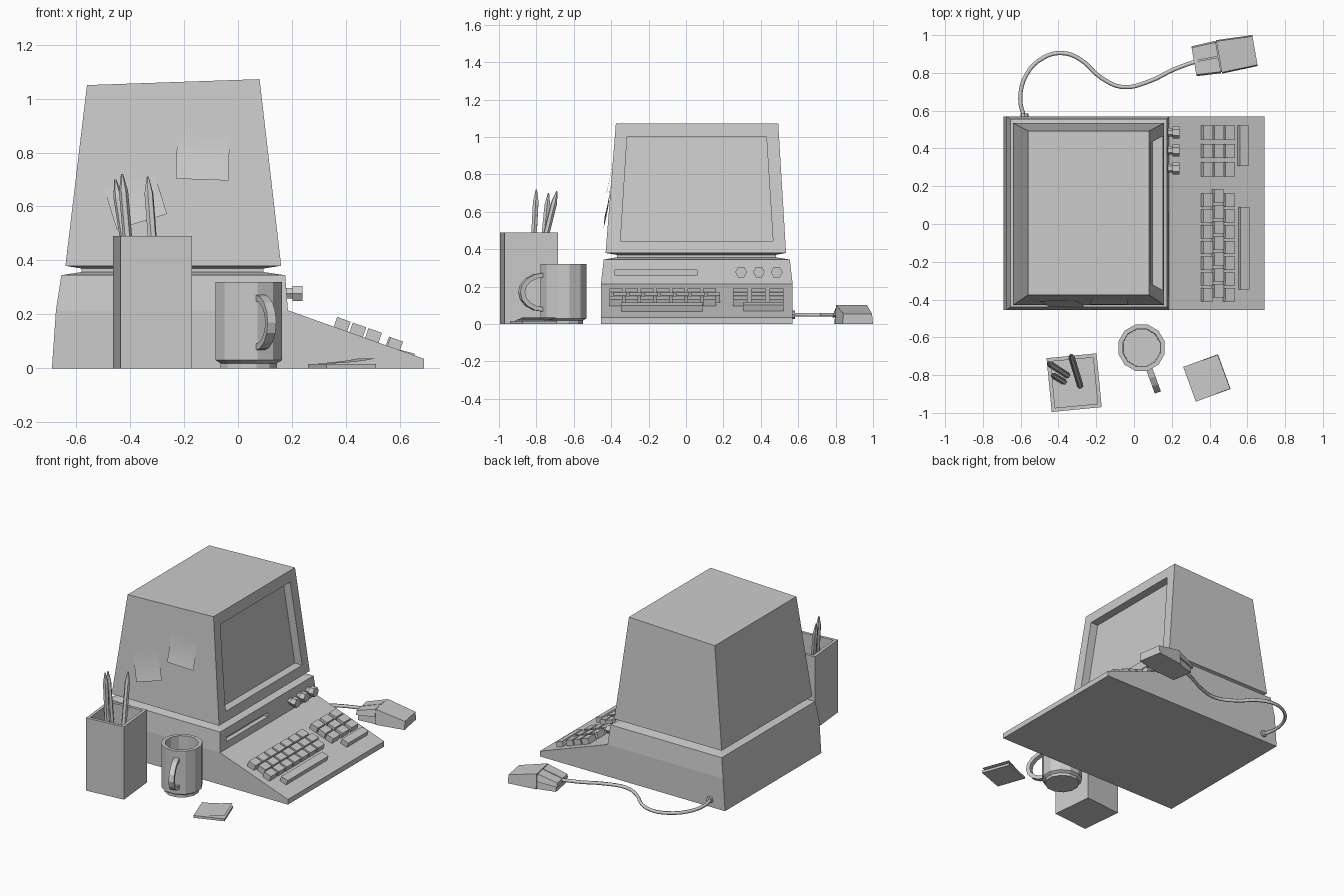
import bpy, bmesh
from math import sin, cos, pi, radians, atan2
from mathutils import Matrix, Vector

if "Cube" in bpy.data.objects:
    bpy.data.objects.remove(bpy.data.objects["Cube"])


def mesh(name, verts, faces, matrix=Matrix()):
    me = bpy.data.meshes.new(name)
    me.from_pydata([matrix @ Vector(v) for v in verts], [], faces)
    bm = bmesh.new()
    bm.from_mesh(me)
    bmesh.ops.recalc_face_normals(bm, faces=bm.faces)
    bm.to_mesh(me)
    bm.free()
    ob = bpy.data.objects.new(name, me)
    bpy.context.collection.objects.link(ob)
    return ob


def loft(name, rings, matrix=Matrix()):
    """Skin equal-sized rings of points and cap both ends."""
    n = len(rings[0])
    faces = [(r * n + i, r * n + (i + 1) % n, (r + 1) * n + (i + 1) % n, (r + 1) * n + i)
             for r in range(len(rings) - 1) for i in range(n)]
    last = (len(rings) - 1) * n
    faces += [tuple(range(n))[::-1], tuple(range(last, last + n))]
    return mesh(name, [p for r in rings for p in r], faces, matrix)


def rect(x0, x1, y0, y1, z, z1=None):
    z1 = z if z1 is None else z1
    return [(x0, y0, z), (x1, y0, z1), (x1, y1, z1), (x0, y1, z)]


def lathe(name, profile, sides, matrix=Matrix(), turn=0.0):
    return loft(name, [[(r * cos(2 * pi * i / sides + turn), r * sin(2 * pi * i / sides + turn), z)
                        for i in range(sides)] for r, z in profile], matrix)


def cut(ob, cutter):
    mod = ob.modifiers.new("cut", 'BOOLEAN')
    mod.operation, mod.solver, mod.object = 'DIFFERENCE', 'EXACT', cutter
    bpy.context.view_layer.objects.active = ob
    bpy.ops.object.modifier_apply(modifier="cut")
    bpy.data.objects.remove(cutter)


def place(x, y, z=0, deg=0):
    return Matrix.Translation((x, y, z)) @ Matrix.Rotation(radians(deg), 4, 'Z')


# Computer base: wedge with sloping keyboard deck, upper housing and neck
wedge = [(-.69, 0), (.69, 0), (.69, .035), (.185, .215), (-.675, .215)]
loft("keyboard_base", [[(x, y, z) for x, z in wedge] for y in (-.455, .57)])
housing = loft("base_housing", [rect(-.675, .185, -.455, .57, .215),
                                rect(-.655, .175, -.44, .555, .345),
                                rect(-.58, .095, -.37, .48, .357),
                                rect(-.58, .095, -.37, .48, .372)])
cut(housing, loft("slot_cutter", [rect(.15, .25, -.38, .06, .26), rect(.15, .25, -.38, .06, .288)]))

# Monitor with recessed screen
monitor = loft("monitor", [rect(-.58, .095, -.37, .48, .37),
                           rect(-.64, .16, -.43, .535, .38),
                           rect(-.56, .08, -.375, .493, 1.05, 1.072)])
screen = [(-.35, .444), (.465, .444), (.43, 1.0), (-.315, 1.0)]
cut(monitor, loft("screen_cutter", [[(.16 - .116 * (z - .38) + d, y, z) for y, z in screen]
                                    for d in (-.055, .06)]))

# Control knobs
for k, y in enumerate((.295, .39, .485)):
    lathe(f"knob_{k + 1}", [(.022, -.01), (.022, .025), (.032, .025), (.032, .062)], 6,
          Matrix.Translation((.178, y, .278)) @ Matrix.Rotation(pi / 2, 4, 'Y'), pi / 2)

# Keyboard keys lying on the sloping deck
slope = atan2(.18, .505)


def keys(name, items):
    bm = bmesh.new()
    for x, y, w, length, h in items:
        m = (Matrix.Translation((x, y, .215 - .3564 * (x - .185))) @ Matrix.Rotation(slope, 4, 'Y')
             @ Matrix.Translation((0, 0, h / 2 - .005)))
        bmesh.ops.create_cube(bm, size=1, matrix=m @ Matrix.Diagonal((w, length, h + .01, 1)))
    me = bpy.data.meshes.new(name)
    bm.to_mesh(me)
    bm.free()
    bpy.context.collection.objects.link(bpy.data.objects.new(name, me))


rows = (.38, .438, .496)
keys("letter_keys", [(x, -.375 + .0835 * j + (.022 if i == 1 else 0), .053, .07, .038)
                     for i, x in enumerate(rows) for j in range(7)])
keys("number_keys", [(x, y, .053, .075, .038) for x in rows for y in (.29, .387, .484)])
keys("long_keys", [(.577, -.128, .05, .435, .034), (.572, .415, .05, .215, .034)])

# Mug and its handle
lathe("mug", [(.108, 0), (.108, .018), (.127, .03), (.127, .32), (.103, .32), (.1, .04)],
      12, place(.04, -.655), radians(15))
arc = []
for i in range(9):
    c, s = cos(pi / 2 - pi * i / 8), sin(pi / 2 - pi * i / 8)
    arc.append([(.115 + a * c, w, .17 + b * s) for a, b, w in
                ((.137, .104, -.017), (.137, .104, .017), (.11, .08, .017), (.11, .08, -.017))])
loft("mug_handle", arc, place(.04, -.655, 0, -70))

# Pencil box and pencils
w, d, t = .133, .143, .02
loft("pencil_box", [rect(-w, w, -d, d, 0), rect(-w, w, -d, d, .49),
                    rect(t - w, w - t, t - d, d - t, .49),
                    rect(t - w, w - t, t - d, d - t, .03)], place(-.317, -.84, 0, 5.5))
pencils = [((-.285, -.855, .05), (-.335, -.69, .71)),
           ((-.355, -.80, .05), (-.455, -.735, .70)),
           ((-.372, -.835, .05), (-.43, -.80, .72))]
for k, (a, b) in enumerate(pencils):
    axis = Vector(b) - Vector(a)
    m = Matrix.Translation(a) @ axis.to_track_quat('Z', 'Y').to_matrix().to_4x4()
    n = axis.length
    lathe(f"pencil_{k + 1}", [(.017, 0), (.017, n - .065), (.004, n)], 6, m)


# Paper notes, each slightly curled along one edge
def sheet(name, size, lift, matrix, n=5):
    verts = [((i / n - .5) * size, (j / n - .5) * size, .003 + lift * (1 - j / n) ** 2)
             for j in range(n + 1) for i in range(n + 1)]
    faces = [(j * (n + 1) + i, j * (n + 1) + i + 1, (j + 1) * (n + 1) + i + 1, (j + 1) * (n + 1) + i)
             for j in range(n) for i in range(n)]
    mesh(name, verts, faces, matrix)


for k, (x, z, deg) in enumerate(((-.13, .795, -2), (-.385, .635, 17))):
    sheet(f"wall_note_{k + 1}", .195, .018, Matrix.Translation((x, -.43 + .08 * (z - .38), z))
          @ Matrix.Rotation(pi / 2 - .08, 4, 'X') @ Matrix.Rotation(radians(deg), 4, 'Z'))
loft("note_pad", [rect(-.098, .098, -.098, .098, z) for z in (0, .016)], place(.386, -.815, 0, 20))
sheet("pad_top_sheet", .192, .018, place(.386, -.815, .015, 110))

# Mouse: low-poly shell, two buttons, cable and plug
at = place(.48, .89, 0, 10)


def section(u, half, top, low=0, inset=.006):
    return [(u, -half, low), (u, half, low), (u, half - inset, top), (u, -half + inset, top)]


loft("mouse_body", [section(-.155, .072, .052), section(-.03, .082, .088),
                    section(-.03, .09, .102), section(.163, .083, .055)], at)
for side in (-1, 1):
    loft("mouse_button_left" if side > 0 else "mouse_button_right",
         [[(u, side * y, z) for y, z in ((.003, lo), (h, lo), (h - .008, hi), (.003, hi))]
          for u, h, lo, hi in ((-.165, .08, .035, .062), (-.034, .087, .05, .1))], at)

cable = bpy.data.curves.new("mouse_cable", 'CURVE')
cable.dimensions, cable.bevel_depth, cable.bevel_resolution = '3D', .011, 1
cable.resolution_u = 4
cable.use_fill_caps = True
path = [(-.58, .56), (-.602, .66), (-.57, .79), (-.48, .88), (-.385, .905), (-.29, .875),
        (-.175, .775), (-.06, .725), (.08, .755), (.215, .82), (.34, .865)]
sp = cable.splines.new('BEZIER')
sp.bezier_points.add(len(path) - 1)
for p, (x, y) in zip(sp.bezier_points, path):
    p.co = (x, y, .05)
    p.handle_left_type = p.handle_right_type = 'AUTO'
bpy.context.collection.objects.link(bpy.data.objects.new("mouse_cable", cable))
lathe("cable_plug", [(.022, 0), (.022, .022)], 8,
      Matrix.Translation((-.58, .562, .05)) @ Matrix.Rotation(-pi / 2, 4, 'X'))
